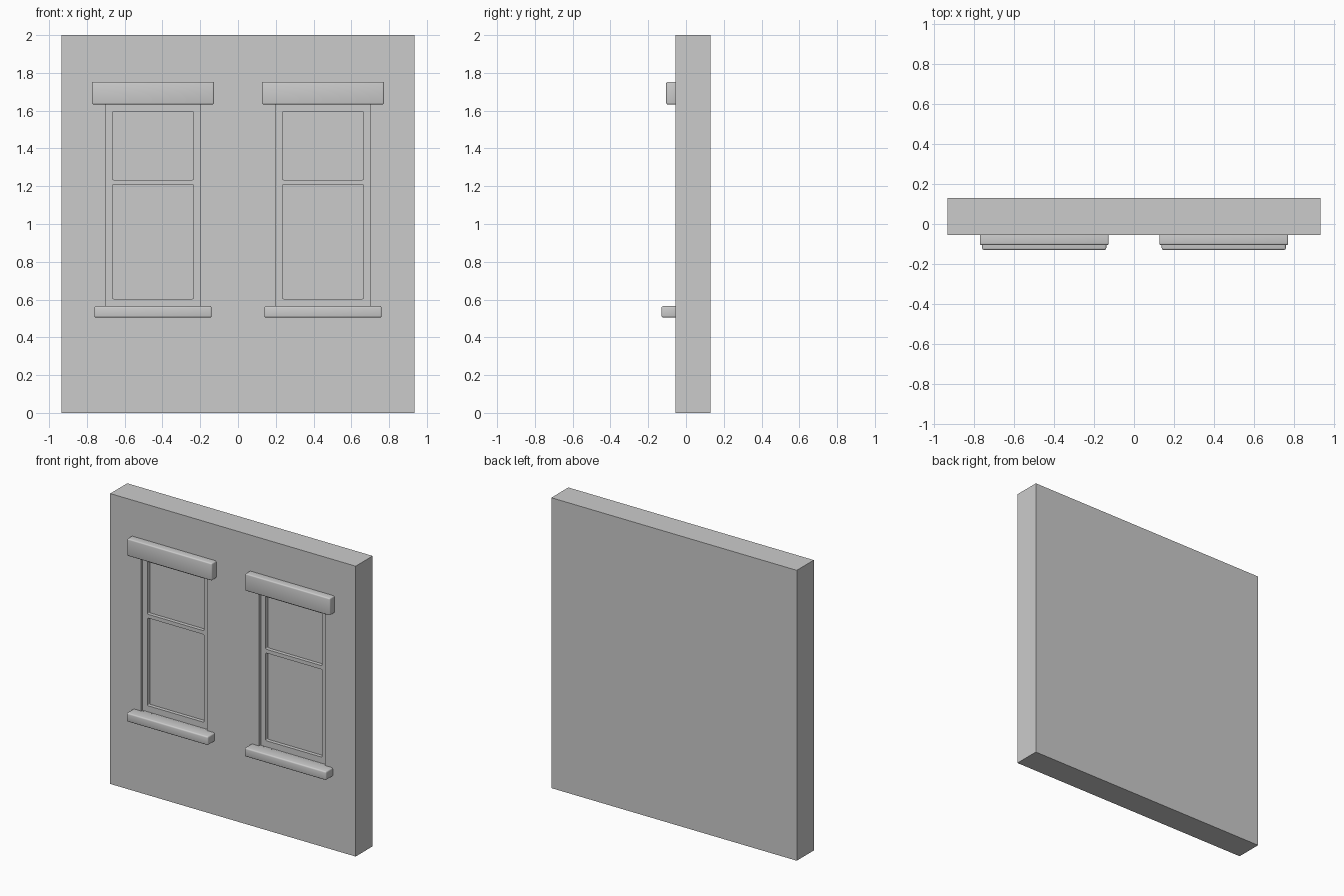
import bpy
import bmesh

default = bpy.data.objects.get("Cube")
if default:
    bpy.data.objects.remove(default, do_unlink=True)

grey = bpy.data.materials.new("plain grey")
grey.use_nodes = True
colour = (0.6, 0.6, 0.6, 1)
grey.diffuse_color = colour
grey.node_tree.nodes["Principled BSDF"].inputs["Base Color"].default_value = colour


def box(name, xs, ys, zs, bevel=0, depth_edges_only=False):
    """Box between two limits per axis, with optional rounded edges."""
    bm = bmesh.new()
    bmesh.ops.create_cube(bm, size=1)
    for v in bm.verts:
        v.co = [(lo + hi) / 2 + c * (hi - lo) for c, (lo, hi) in zip(v.co, (xs, ys, zs))]
    if bevel:
        edges = [e for e in bm.edges if not depth_edges_only
                 or abs(e.verts[0].co.y - e.verts[1].co.y) > 0.001]
        bmesh.ops.bevel(bm, geom=edges, offset=bevel, segments=3, profile=0.5,
                        affect='EDGES')
    mesh = bpy.data.meshes.new(name)
    bm.to_mesh(mesh)
    bm.free()
    mesh.materials.append(grey)
    obj = bpy.data.objects.new(name, mesh)
    bpy.context.collection.objects.link(obj)
    return obj


def cut(target, cutter):
    """Subtract a hidden helper from a part."""
    cutter.hide_render = True
    cutter.hide_viewport = True
    cutter.display_type = 'WIRE'
    mod = target.modifiers.new("opening", 'BOOLEAN')
    mod.operation = 'DIFFERENCE'
    mod.solver = 'EXACT'
    mod.object = cutter


FACE = -0.055             # front plane of the wall
SASH = FACE + 0.02        # front plane of the window frame
PANE = SASH + 0.025       # front plane of the glass
BOTTOM, TOP = 0.562, 1.635

wall = box("wall", (-0.935, 0.935), (FACE, 0.13), (0, 2))
rounded = []

for side, cx in (("right", -0.45), ("left", 0.45)):
    def span(half):
        return cx - half, cx + half

    # Recess in the wall
    cut(wall, box(side + "_recess_cutter", span(0.252), (FACE - 0.1, PANE + 0.03),
                  (BOTTOM, TOP)))

    # Window frame with two sunken panes
    frame = box(side + "_window_frame", span(0.252), (SASH, PANE + 0.03), (BOTTOM, TOP))
    for pane, zs in (("lower", (0.604, 1.208)), ("upper", (1.234, 1.595))):
        cut(frame, box(f"{side}_{pane}_pane_cutter", span(0.215), (SASH - 0.05, PANE),
                       zs, 0.006, True))

    # Lintel above and sill below
    rounded.append(box(side + "_lintel", span(0.323), (-0.105, FACE + 0.012),
                       (TOP - 0.002, 1.752), 0.008))
    rounded.append(box(side + "_sill", span(0.311), (-0.13, FACE + 0.012),
                       (0.505, 0.565), 0.009))

# Soft rounded edges on the trim
bpy.ops.object.select_all(action='DESELECT')
for obj in rounded:
    obj.select_set(True)
bpy.context.view_layer.objects.active = rounded[0]
bpy.ops.object.shade_smooth_by_angle()
